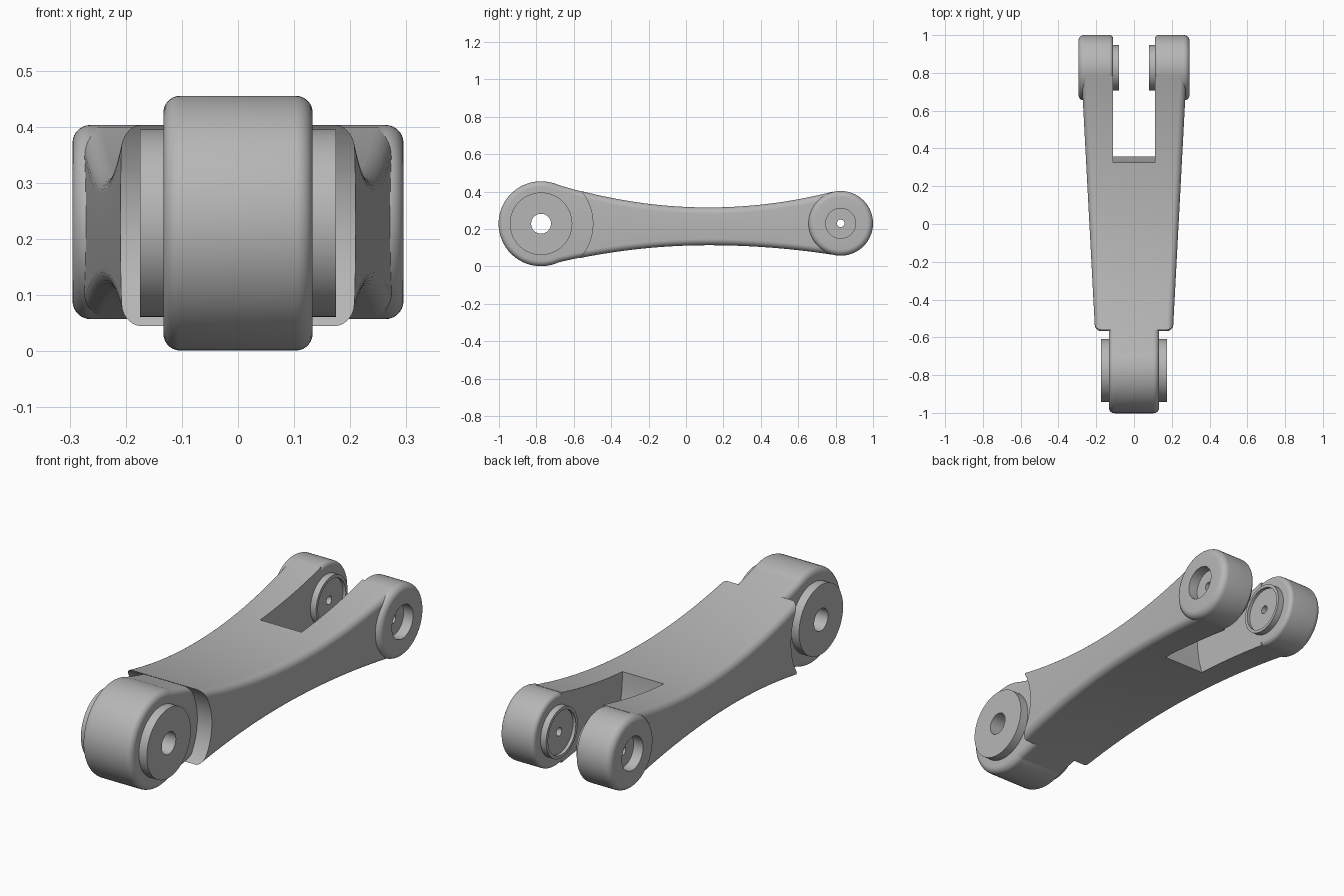
import bpy, bmesh, math

cube = bpy.data.objects.get("Cube")
if cube:
    bpy.data.objects.remove(cube, do_unlink=True)

GREY = (0.47, 0.47, 0.47, 1)
metal = bpy.data.materials.new("grey metal")
metal.use_nodes = True
metal.diffuse_color = GREY
metal.node_tree.nodes["Principled BSDF"].inputs["Base Color"].default_value = GREY

FRONT = (-0.775, 0.228)   # front pivot axis (y, z)
REAR = (0.827, 0.230)     # rear pivot axis
parts = []


def finish(name, bm, part=True):
    bmesh.ops.recalc_face_normals(bm, faces=bm.faces)
    mesh = bpy.data.meshes.new(name)
    bm.to_mesh(mesh)
    bm.free()
    ob = bpy.data.objects.new(name, mesh)
    bpy.context.collection.objects.link(ob)
    if part:
        mesh.materials.append(metal)
        parts.append(ob)
    else:
        ob.hide_render = True
    return ob


def bridge(bm, rings, closed):
    n = len(rings[0])
    for i in range(len(rings) if closed else len(rings) - 1):
        a, b = rings[i], rings[(i + 1) % len(rings)]
        for j in range(n):
            k = (j + 1) % n
            bm.faces.new((a[j], a[k], b[k], b[j]))


def lathe(name, profile, axis, side=1, steps=72):
    """Revolve a closed (x, radius) outline about an axis parallel to x."""
    bm = bmesh.new()
    rings = []
    for s in range(steps):
        t = math.tau * s / steps
        rings.append([bm.verts.new((side * x, axis[0] + r * math.cos(t), axis[1] + r * math.sin(t)))
                      for x, r in profile])
    bridge(bm, rings, True)
    return finish(name, bm)


def fillet(cx, cr, rad, start, steps=7):
    """Quarter arc running clockwise from the start angle."""
    angles = [math.radians(start - 90 * i / steps) for i in range(steps + 1)]
    return [(cx + rad * math.cos(a), cr + rad * math.sin(a)) for a in angles]


def prism(name, outline, half):
    """Extrude a (y, z) outline across x as a cutter."""
    bm = bmesh.new()
    rings = [[bm.verts.new((x, y, z)) for y, z in outline] for x in (-half, half)]
    bridge(bm, rings, False)
    for ring in rings:
        bm.faces.new(ring)
    return finish(name, bm, False)


def disc(axis, r, steps=96):
    return [(axis[0] + r * math.cos(math.tau * i / steps),
             axis[1] + r * math.sin(math.tau * i / steps)) for i in range(steps)]


def top(y):
    return 0.315 + 0.19 * (y - 0.12) ** 2


def bottom(y):
    return 0.113 - (0.145 if y < 0.12 else 0.115) * (y - 0.12) ** 2


def beam(name, y0, y1, width, rad, inset=0.0, steps=40):
    """Loft rounded rectangles along the waisted side curve."""
    bm = bmesh.new()
    rings = []
    for i in range(steps + 1):
        y = y0 + (y1 - y0) * i / steps
        w, hi, lo = width(y) - rad, top(y) - inset - rad, bottom(y) + inset + rad
        section = (fillet(w, hi, rad, 90) + fillet(w, lo, rad, 0)
                   + fillet(-w, lo, rad, -90) + fillet(-w, hi, rad, 180))
        rings.append([bm.verts.new((x, y, z)) for x, z in section])
    bridge(bm, rings, False)
    bm.faces.new(rings[0])
    bm.faces.new(rings[-1])
    return finish(name, bm)


def cut(ob, cutters):
    for c in cutters:
        mod = ob.modifiers.new("cut", 'BOOLEAN')
        mod.operation, mod.solver, mod.object = 'DIFFERENCE', 'EXACT', c
    graph = bpy.context.evaluated_depsgraph_get()
    ob.data = bpy.data.meshes.new_from_object(ob.evaluated_get(graph))
    ob.modifiers.clear()
    for c in cutters:
        bpy.data.objects.remove(c, do_unlink=True)


# Forked body, scooped around the front pivot and slotted at the rear
body = beam("forked_body", -0.62, 0.787, lambda y: 0.207 + 0.053 * (y + 0.55), 0.034)
slot = [(0.325, 0.6), (0.325, 0.31), (0.328, 0.25), (0.338, 0.18), (0.36, 0.1),
        (0.37, -0.2), (1.1, -0.2), (1.1, 0.6)]
cut(body, [prism("front_scoop", disc(FRONT, 0.277), 0.5),
           prism("fork_slot", slot, 0.11),
           prism("rear_clearance", disc(REAR, 0.13), 0.5)])

# Front pivot: neck, barrel and bushing
beam("front_neck", -0.714, -0.42, lambda y: 0.133, 0.03, 0.002, 16)
lathe("front_barrel", [(-0.133, 0.1)] + fillet(-0.103, 0.197, 0.03, 180)
      + fillet(0.103, 0.197, 0.03, 90) + [(0.133, 0.1)], FRONT)
lathe("front_bushing", [(-0.175, 0.053), (-0.175, 0.167), (0.175, 0.167), (0.175, 0.053)], FRONT)

# Rear pivots: counterbored eyes with recessed inner washers
for label, side in (("left", 1), ("right", -1)):
    lathe(label + "_rear_eye", [(0.11, 0.02)] + fillet(0.13, 0.153, 0.02, 180)
          + fillet(0.263, 0.141, 0.032, 90)
          + [(0.295, 0.08), (0.245, 0.08), (0.245, 0.02)], REAR, side)
    lathe(label + "_rear_washer", [(0.112, 0.02), (0.112, 0.12), (0.08, 0.12), (0.08, 0.105),
                                   (0.095, 0.105), (0.095, 0.02)], REAR, side)

# Smooth shading with crisp edges
bpy.ops.object.select_all(action='DESELECT')
for ob in parts:
    ob.select_set(True)
bpy.context.view_layer.objects.active = body
bpy.ops.object.shade_smooth_by_angle(angle=math.radians(32))
